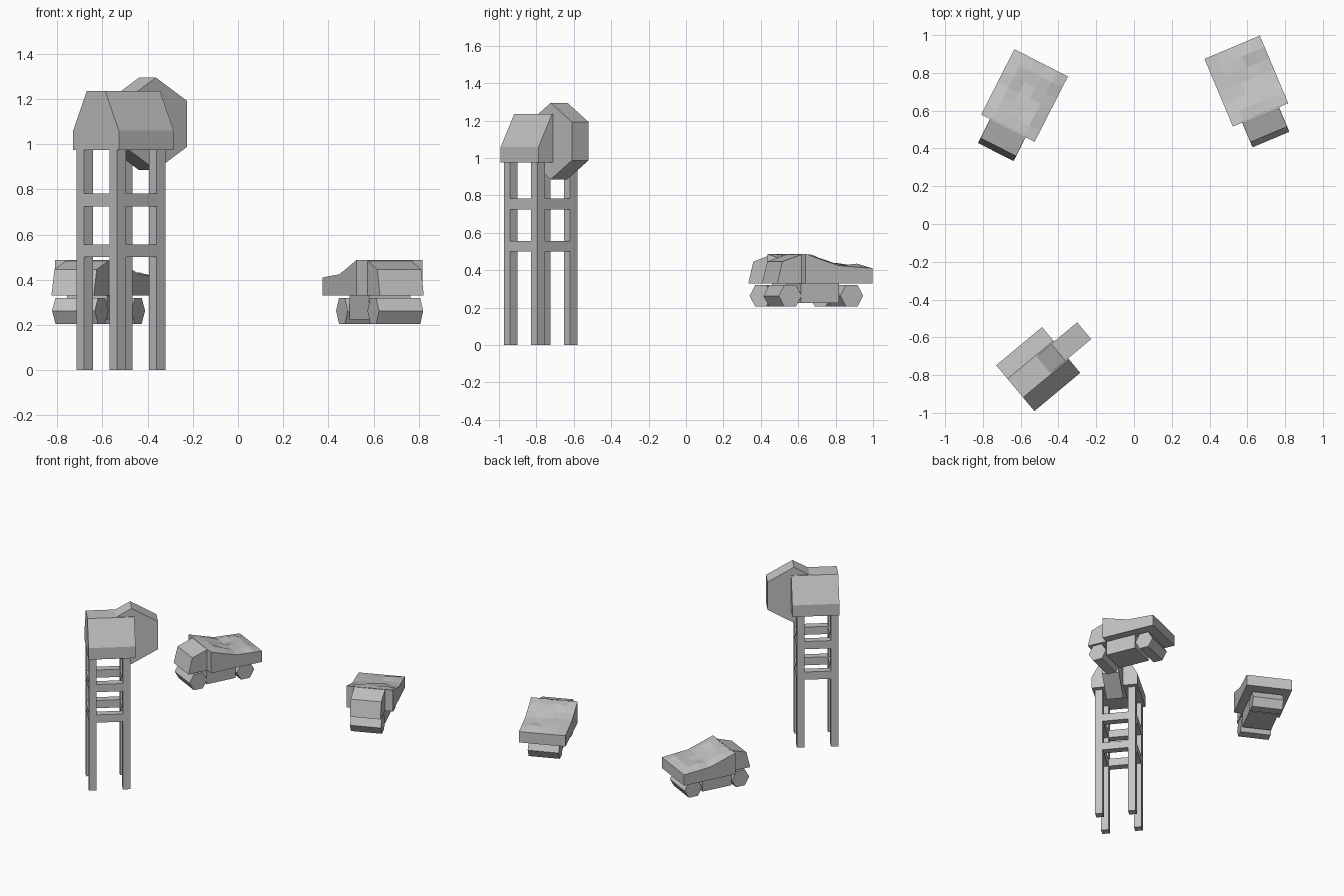
import bpy, bmesh, math, random
from mathutils import Matrix, Vector

cube = bpy.data.objects.get("Cube")
if cube:
    bpy.data.objects.remove(cube, do_unlink=True)

# Single plain grey finish
grey = bpy.data.materials.new("plain_grey")
grey.use_nodes = True
GREY = (0.54, 0.54, 0.54, 1)
grey.diffuse_color = GREY
grey.node_tree.nodes["Principled BSDF"].inputs["Base Color"].default_value = GREY


def finish(name, bm, place):
    bmesh.ops.recalc_face_normals(bm, faces=bm.faces)
    mesh = bpy.data.meshes.new(name)
    bm.to_mesh(mesh)
    bm.free()
    mesh.materials.append(grey)
    obj = bpy.data.objects.new(name, mesh)
    obj.matrix_world = place
    bpy.context.collection.objects.link(obj)
    return obj


def prism(name, profile, lo, hi, place, along="x"):
    """Extrude a closed (horizontal, z) profile along local x or y."""
    bm = bmesh.new()

    def point(h, z, d):
        return (d, h, z) if along == "x" else (h, d, z)

    face = bm.faces.new([bm.verts.new(point(h, z, lo)) for h, z in profile])
    out = bmesh.ops.extrude_face_region(bm, geom=[face], use_keep_orig=True)
    shift = Vector(point(0, 0, hi - lo))
    moved = [v for v in out["geom"] if isinstance(v, bmesh.types.BMVert)]
    bmesh.ops.translate(bm, verts=moved, vec=shift)
    return finish(name, bm, place)


def box(name, x, y, z, place):
    return prism(name, [(y[0], z[0]), (y[1], z[0]), (y[1], z[1]), (y[0], z[1])],
                 x[0], x[1], place)


def hexagon(ch, cz, radius, turn):
    angles = [math.radians(turn + 60 * i) for i in range(6)]
    return [(ch + radius * math.cos(a), cz + radius * math.sin(a)) for a in angles]


def placed(x, y, degrees):
    return Matrix.Translation((x, y, 0)) @ Matrix.Rotation(math.radians(degrees), 4, "Z")


def build_tower(place):
    # Cabin with a flat-topped gable roof
    half, top = 0.158, 0.064
    prism("tower_cabin",
          [(-half, 0.975), (half, 0.975), (half, 1.06), (top, 1.235),
           (-top, 1.235), (-half, 1.06)], -half, half, place)
    # Hexagonal wheel housing at one end
    prism("tower_wheel", hexagon(0.139, 1.09, 0.205, 90), -0.058, 0.058, place, "y")
    # Four legs and two levels of cross rails
    base = place @ Matrix.Translation((-0.014, 0, 0))
    d, w = 0.114, 0.026
    for sx in (-1, 1):
        for sy in (-1, 1):
            box("tower_leg", (sx * d - w, sx * d + w), (sy * d - w, sy * d + w),
                (0, 0.975), base)
    gap = (w - d, d - w)
    for level in (0.5, 0.725):
        z = (level, level + 0.057)
        for s in (-1, 1):
            band = (s * d - w, s * d + w)
            box("tower_rail", band, gap, z, base)
            box("tower_rail", gap, band, z, base)


def build_truck(place, seed):
    rng = random.Random(seed)
    floor, front, kink, back, half = 0.33, 0.142, 0.33, 0.53, 0.159

    # Cab with leaning front and sloping roof
    prism("truck_cab", [(0, floor), (0.15, floor), (0.15, 0.487), (0.03, 0.446)],
          -0.105, 0.105, place)
    # Chassis between the axles
    box("truck_chassis", (-0.1, 0.1), (0.14, 0.36), (0.225, floor), place)
    # One six-sided roller per axle
    for name, y in (("front_wheels", 0.075), ("rear_wheels", 0.432)):
        prism(name, hexagon(y, 0.263, 0.0665, 0), -0.106, 0.106, place)

    # Dump bed with a lumpy load on top
    def rim(y):
        if y < kink:
            return 0.487 - 0.062 * (y - front) / (kink - front)
        return 0.425 - 0.015 * (y - kink) / (back - kink)

    bm = bmesh.new()
    bmesh.ops.create_grid(bm, x_segments=5, y_segments=6, size=0.5)
    for v in bm.verts:
        inner = abs(v.co.x) < 0.49 and abs(v.co.y) < 0.49
        y = front + (v.co.y + 0.5) * (back - front)
        lump = 0.012 + rng.uniform(-0.008, 0.01) if inner else 0
        v.co = (v.co.x * 2 * half, y, rim(y) + lump)
    edges = [e for e in bm.edges if e.is_boundary]
    skirt = bmesh.ops.extrude_edge_only(bm, edges=edges)["geom"]
    for v in skirt:
        if isinstance(v, bmesh.types.BMVert):
            v.co.z = floor
    bmesh.ops.holes_fill(bm, edges=[e for e in bm.edges if e.is_boundary], sides=0)
    finish("truck_bed", bm, place)


build_tower(placed(-0.507, -0.768, 39.8))
build_truck(placed(-0.732, 0.381, -27), 3)
build_truck(placed(0.725, 0.447, 22.8), 8)
